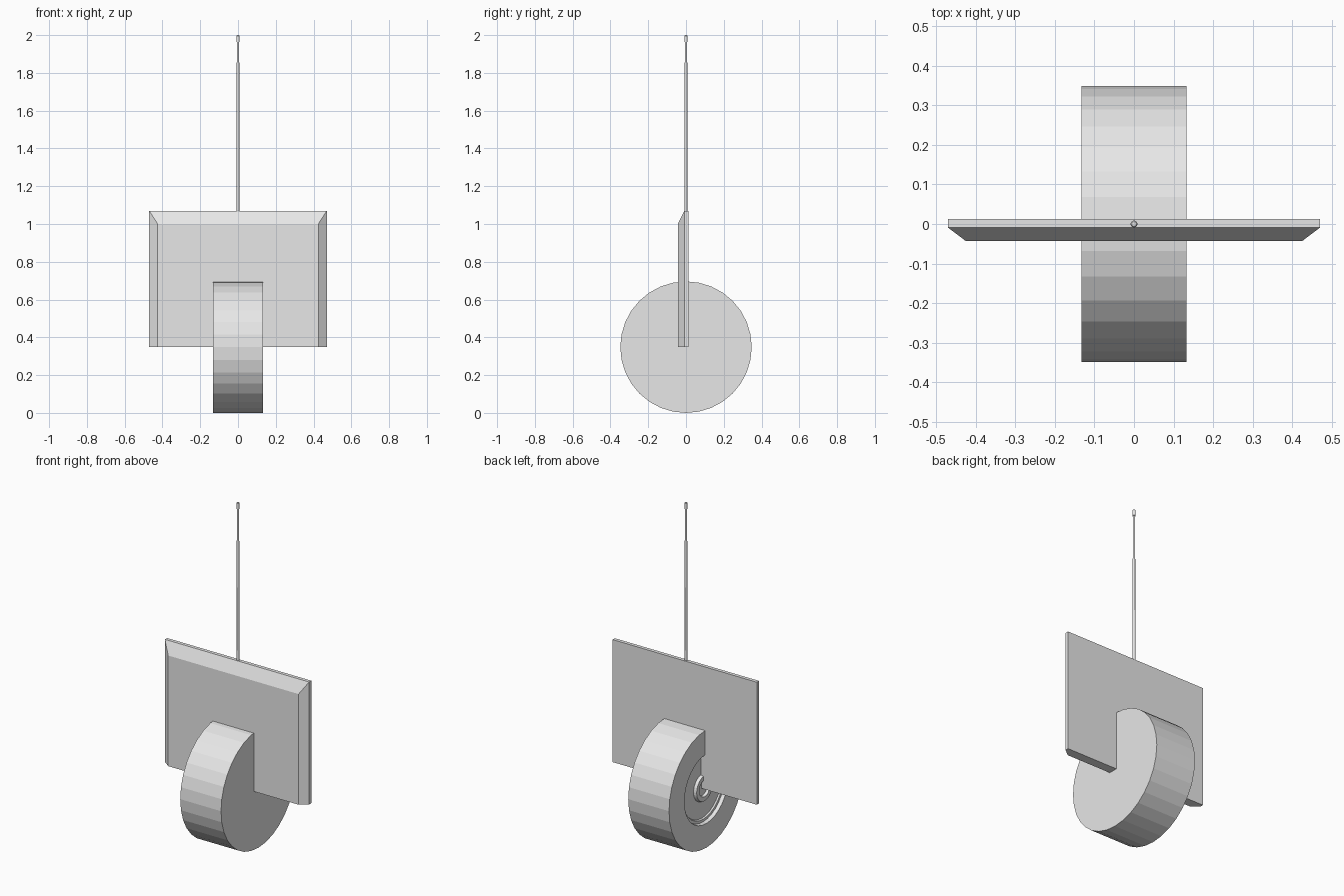
import bpy, bmesh, math
from mathutils import Matrix

if "Cube" in bpy.data.objects:
    bpy.data.objects.remove(bpy.data.objects["Cube"])

grey = bpy.data.materials.new("light_grey")
grey.diffuse_color = (0.8, 0.8, 0.8, 1)
grey.use_nodes = True
grey.node_tree.nodes["Principled BSDF"].inputs["Base Color"].default_value = grey.diffuse_color


def finish(name, bm):
    bmesh.ops.recalc_face_normals(bm, faces=bm.faces)
    mesh = bpy.data.meshes.new(name)
    bm.to_mesh(mesh)
    bm.free()
    mesh.materials.append(grey)
    obj = bpy.data.objects.new(name, mesh)
    bpy.context.collection.objects.link(obj)
    return obj


def lathe(name, profile, segments, matrix):
    """Revolve (radius, height) points about z; zero radius closes an end."""
    bm = bmesh.new()
    rings = []
    for r, h in profile:
        count = segments if r > 0 else 1
        rings.append([bm.verts.new((r * math.cos(2 * math.pi * i / segments),
                                    r * math.sin(2 * math.pi * i / segments), h))
                      for i in range(count)])
    for a, b in zip(rings, rings[1:]):
        for i in range(segments):
            j = (i + 1) % segments
            if len(a) == 1:
                bm.faces.new((a[0], b[i], b[j]))
            elif len(b) == 1:
                bm.faces.new((a[i], a[j], b[0]))
            else:
                bm.faces.new((a[i], a[j], b[j], b[i]))
    bm.transform(matrix)
    return finish(name, bm)


# Wheel: flat on the right, stepped recess and raised hub on the left
R = 0.348
lathe("wheel", [(0, 0.133), (R, 0.133), (R, -0.133), (0.205, -0.133),
                (0.20, -0.113), (0.185, -0.113), (0.18, -0.105),
                (0.08, -0.105), (0.075, -0.122), (0.05, -0.122),
                (0.045, -0.108), (0, -0.108)], 32,
      Matrix.Translation((0, 0, R)) @ Matrix.Rotation(math.pi / 2, 4, 'Y'))

# Plate: front edges bevelled at the top and both sides, square at the bottom
bm = bmesh.new()
sections = []
for y, half, top in ((0.012, 0.47, 1.07), (-0.009, 0.47, 1.07), (-0.043, 0.425, 1.0)):
    sections.append([bm.verts.new((x, y, z)) for x, z in
                     ((-half, 0.348), (half, 0.348), (half, top), (-half, top))])
bm.faces.new(sections[0])
bm.faces.new(sections[-1])
for a, b in zip(sections, sections[1:]):
    for i in range(4):
        j = (i + 1) % 4
        bm.faces.new((a[i], a[j], b[j], b[i]))
finish("plate", bm)

# Thin mast with a slightly thicker tip
lathe("mast", [(0, 1.0), (0.0075, 1.0), (0.0065, 1.97), (0, 1.97)], 12, Matrix())
lathe("mast_tip", [(0, 1.963), (0.009, 1.963), (0.009, 1.996), (0.006, 2.0), (0, 2.0)],
      12, Matrix())
